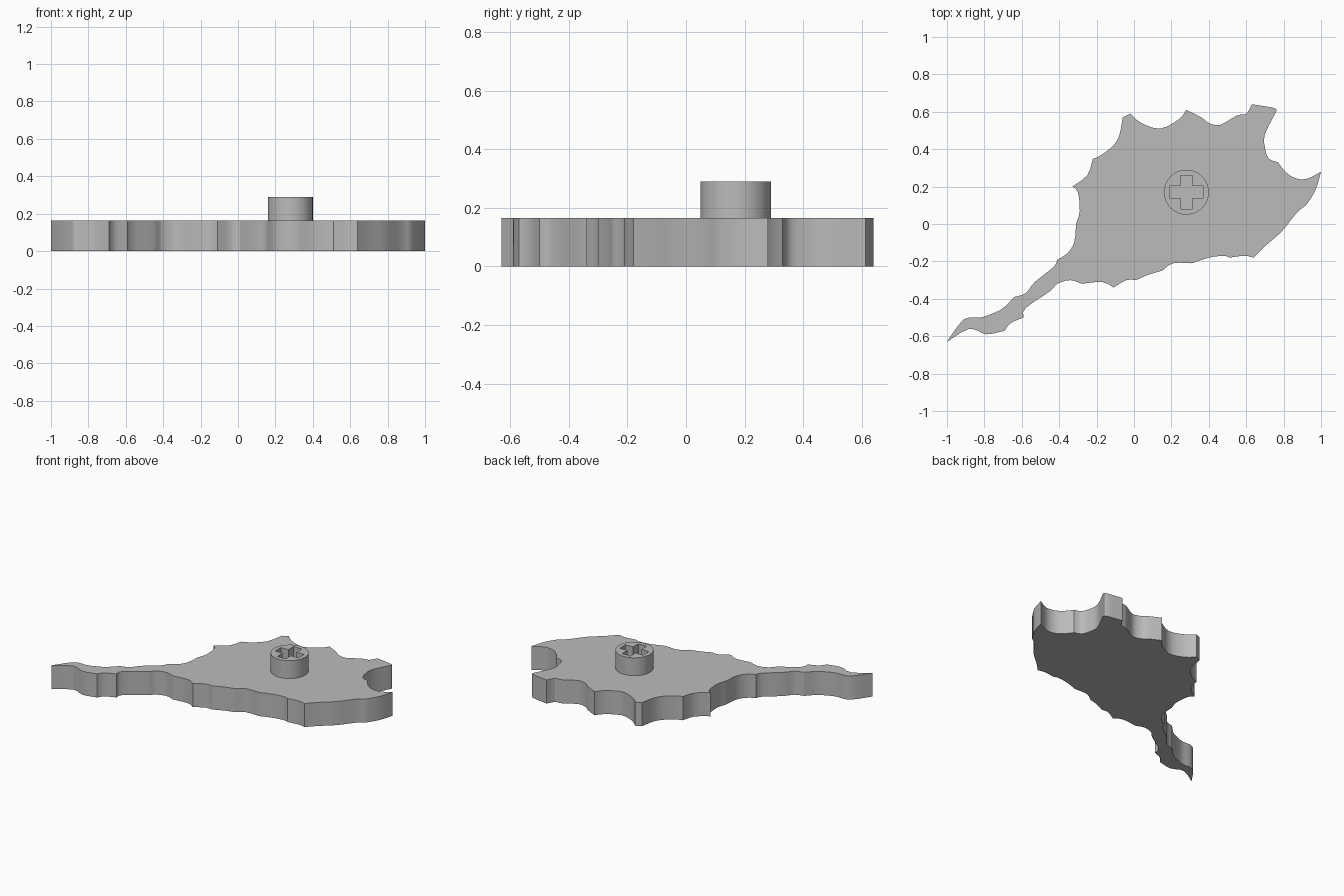
import bpy
import bmesh
from math import cos, sin, pi, radians
from mathutils import Vector

default_cube = bpy.data.objects.get("Cube")
if default_cube:
    bpy.data.objects.remove(default_cube, do_unlink=True)

PLATE_TOP = 0.165
BOSS_TOP = 0.29
BOSS_CENTRE = Vector((0.28, 0.17))

grey = bpy.data.materials.new("plain grey")
grey.use_nodes = True
colour = (0.5, 0.5, 0.5, 1)
grey.diffuse_color = colour
grey.node_tree.nodes["Principled BSDF"].inputs["Base Color"].default_value = colour


def prism(name, loops, bottom, top):
    """Fill the closed outlines (later ones become holes) and extrude them up."""
    bm = bmesh.new()
    edges = []
    for loop in loops:
        verts = [bm.verts.new((p[0], p[1], bottom)) for p in loop]
        edges += [bm.edges.new((verts[i - 1], verts[i])) for i in range(len(verts))]
    bmesh.ops.triangle_fill(bm, edges=edges, use_beauty=True)
    extruded = bmesh.ops.extrude_face_region(bm, geom=bm.faces[:], use_keep_orig=True)
    lifted = [g for g in extruded["geom"] if isinstance(g, bmesh.types.BMVert)]
    bmesh.ops.translate(bm, verts=lifted, vec=(0, 0, top - bottom))
    bmesh.ops.recalc_face_normals(bm, faces=bm.faces[:])
    mesh = bpy.data.meshes.new(name)
    bm.to_mesh(mesh)
    bm.free()
    mesh.materials.append(grey)
    obj = bpy.data.objects.new(name, mesh)
    bpy.context.collection.objects.link(obj)
    bpy.ops.object.select_all(action="DESELECT")
    obj.select_set(True)
    bpy.context.view_layer.objects.active = obj
    bpy.ops.object.shade_smooth_by_angle(angle=radians(30))
    return obj


def smooth_run(points, steps=3):
    """Pass a soft curve through the points of one scallop, without its start."""
    padded = [points[0]] + points + [points[-1]]
    result = []
    for a, b, c, d in zip(padded, padded[1:], padded[2:], padded[3:]):
        for s in range(1, steps + 1):
            t = s / steps
            result.append(b + ((c - a) * t + (a * 2 - b * 5 + c * 4 - d) * t * t
                               + (b * 3 - a - c * 3 + d) * t ** 3) / 2)
    return result


# Shore outline in hundredths: each run is one smooth scallop ending at a corner
TIP = (-100, -63)
RUNS = [
    # west shore, from the tail tip upwards
    [(-91, -51), (-82, -50), (-76, -48), (-70, -45), (-64, -39)],
    [(-58, -37), (-53, -31), (-43, -23), (-41, -19)],
    [(-36, -16), (-32, -10), (-31, 0)],
    [(-29, 7), (-30, 17), (-33, 20)],
    [(-25, 26), (-22, 35)],
    [(-19, 36), (-12, 41), (-8, 47), (-6, 57)],
    [(-2, 59)],
    # north shore
    [(4, 54), (14, 51), (24, 56), (28, 61)],
    [(36, 57), (40, 54), (46, 53), (55, 58), (60, 59), (63, 64)],
    [(75, 62), (76, 60)],
    # bay and east point
    [(70, 48), (70, 41), (72, 35), (77, 33)],
    [(80, 29), (85, 25), (92, 24), (100, 28)],
    [(97, 18), (92, 10)],
    [(87, 6), (79, -4), (71, -11), (64, -18)],
    # south shore, back to the tail
    [(59, -17), (51, -18)],
    [(48, -17), (40, -18), (31, -21)],
    [(21, -21), (15, -25)],
    [(8, -27), (1, -30)],
    [(-4, -30), (-11, -34)],
    [(-17, -31), (-28, -32)],
    [(-34, -30), (-41, -32), (-45, -36), (-58, -45), (-59, -50)],
    [(-66, -53), (-69, -57)],
    [(-79, -59), (-88, -56), TIP],
]

outline = []
corner = Vector(TIP) / 100
for run in RUNS:
    points = [corner] + [Vector(p) / 100 for p in run]
    outline += smooth_run(points)
    corner = points[-1]
prism("base_plate", [outline], 0, PLATE_TOP)

# Round boss with a cross-shaped socket
SEGMENTS = 64
angles = [2 * pi * i / SEGMENTS for i in range(SEGMENTS)]
circle = [BOSS_CENTRE + Vector((cos(a), sin(a))) * 0.12 for a in angles]

reach, half = 0.09, 0.032
cross = []
for quarter in range(4):
    c, s = cos(quarter * pi / 2), sin(quarter * pi / 2)
    for x, y in ((reach, -half), (reach, half), (half, half)):
        cross.append(BOSS_CENTRE + Vector((c * x - s * y, s * x + c * y)))
prism("socket_boss", [circle, cross], PLATE_TOP, BOSS_TOP)
